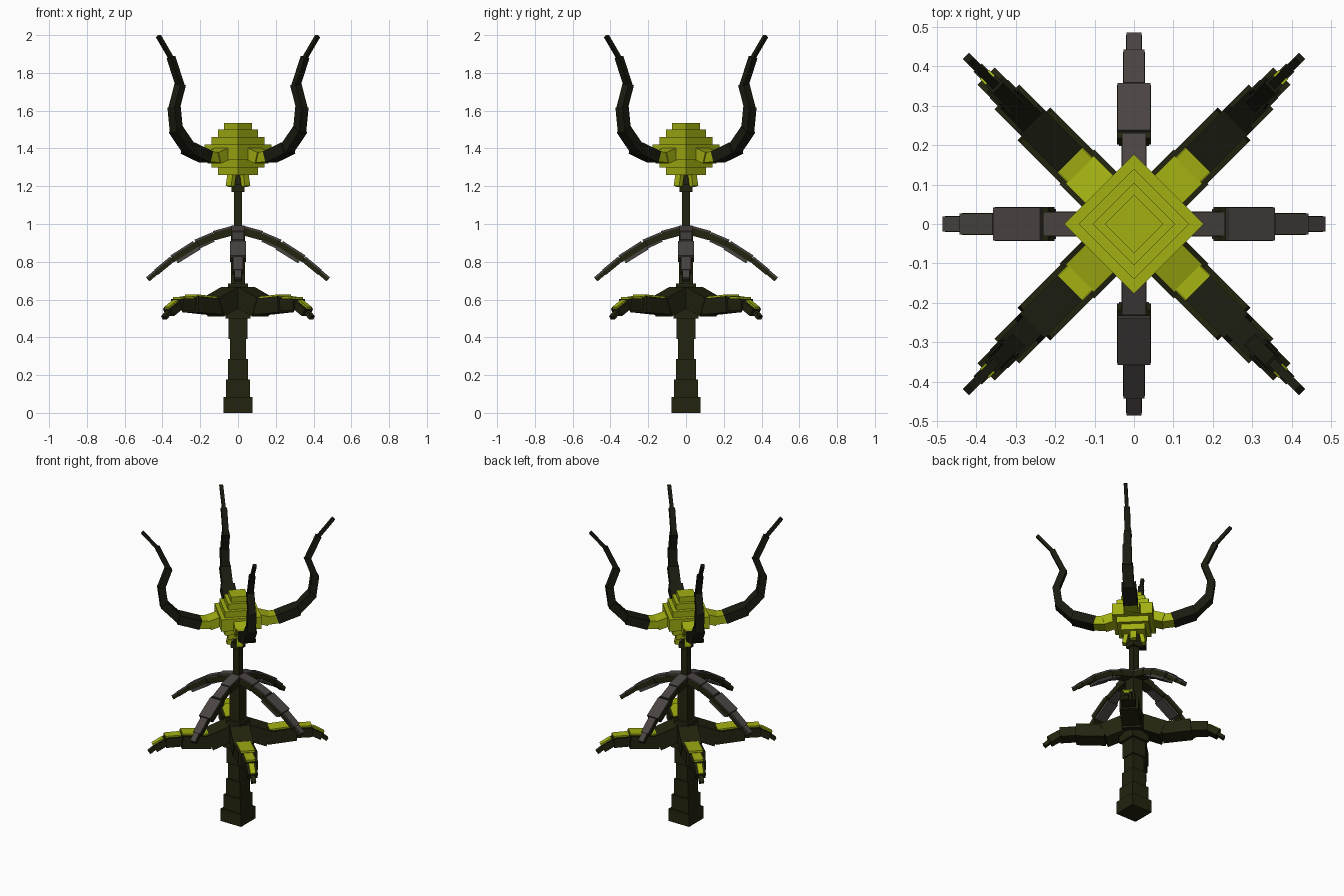
import bpy, bmesh, math
from mathutils import Matrix, Vector

if "Cube" in bpy.data.objects:
    bpy.data.objects.remove(bpy.data.objects["Cube"])


def material(name, rgb):
    m = bpy.data.materials.new(name)
    m.diffuse_color = (*rgb, 1)
    m.use_nodes = True
    m.node_tree.nodes["Principled BSDF"].inputs["Base Color"].default_value = m.diffuse_color
    return m


BARK = material("dark bark", (0.017, 0.017, 0.005))
VINE = material("black vine", (0.010, 0.011, 0.005))
LIME = material("lime green", (0.36, 0.43, 0.006))
GREY = material("warm grey", (0.068, 0.058, 0.054))


def finish(name, bm, mat):
    mesh = bpy.data.meshes.new(name)
    bm.to_mesh(mesh)
    bm.free()
    mesh.materials.append(mat)
    obj = bpy.data.objects.new(name, mesh)
    bpy.context.collection.objects.link(obj)
    return obj


def stack(name, layers, mat, turn=0.0):
    """Square blocks on the centre line: (bottom, top, half side)."""
    bm = bmesh.new()
    for z0, z1, h in layers:
        m = (Matrix.Rotation(turn, 4, 'Z') @ Matrix.Translation((0, 0, (z0 + z1) / 2))
             @ Matrix.Diagonal((2 * h, 2 * h, z1 - z0, 1)))
        bmesh.ops.create_cube(bm, size=1, matrix=m)
    return finish(name, bm, mat)


def limbs(name, segments, mat, first_angle):
    """Four radial limbs of boxes: (r0, z0, r1, z1, width, thickness, lift)."""
    for i in range(4):
        bm = bmesh.new()
        turn = Matrix.Rotation(math.radians(first_angle + 90 * i), 4, 'Z')
        for r0, z0, r1, z1, w, t, lift in segments:
            a, b = Vector((r0, 0, z0)), Vector((r1, 0, z1))
            d = (b - a).normalized()
            up = Vector((-d.z, 0, d.x))
            c = (a + b) / 2 + up * lift
            tilt = Matrix.Rotation(-math.atan2(d.z, d.x), 4, 'Y')
            m = (turn @ Matrix.Translation(c) @ tilt
                 @ Matrix.Diagonal(((b - a).length + 0.012, w, t, 1)))
            bmesh.ops.create_cube(bm, size=1, matrix=m)
        finish(f"{name}_{i + 1}", bm, mat)


def chain(points, sizes):
    return [(*p, *q, w, t, 0) for p, q, (w, t) in zip(points, points[1:], sizes)]


def plates(segments, inset, t):
    """Thin covers lying on the upper side of limb boxes."""
    out = []
    for r0, z0, r1, z1, w, th, _ in segments:
        k = 0.12
        out.append((r0 + (r1 - r0) * k, z0 + (z1 - z0) * k, r1, z1,
                    w - inset, t, th / 2 + t / 2 - 0.002))
    return out


# Trunk, collar and neck
stack("trunk", [(0, .083, .077), (.083, .178, .064), (.178, .285, .052),
                (.285, .39, .043), (.39, .50, .05), (.50, .64, .066),
                (.64, .685, .053), (.685, .95, .037)], BARK)
stack("neck", [(.95, 1.17, .022), (1.17, 1.21, .034), (1.21, 1.27, .025)], BARK)

# Stepped bulb, turned so its corners point along the axes
s = math.sqrt(0.5)
stack("bulb", [(1.26, 1.30, .105 * s), (1.30, 1.34, .14 * s), (1.34, 1.42, .177 * s),
               (1.42, 1.46, .14 * s), (1.46, 1.50, .105 * s),
               (1.50, 1.535, .074 * s)], LIME, math.pi / 4)

# Small prongs beneath the bulb
limbs("bulb_prong", [(.045, 1.27, .058, 1.205, .04, .026, 0)], LIME, 45)

# Green roots of the tentacles, then the dark curling tentacles
limbs("tentacle_root", chain([(.09, 1.38), (.18, 1.352), (.25, 1.358)],
                             [(.10, .062), (.085, .055)]), LIME, 45)
limbs("tentacle", chain([(.245, 1.357), (.37, 1.40), (.462, 1.497), (.478, 1.614),
                         (.434, 1.735), (.50, 1.878), (.592, 1.99)],
                        [(.088, .062), (.066, .052), (.054, .046), (.046, .04),
                         (.036, .032), (.022, .02)]), VINE, 45)

# Drooping grey-topped leaves along the axes
leaf = chain([(.01, .965), (.12, .935), (.215, .895), (.34, .815), (.425, .745), (.47, .707)],
             [(.07, .04), (.064, .032), (.086, .03), (.056, .024), (.04, .018)])
limbs("upper_leaf", leaf, BARK, 0)
limbs("upper_leaf_cover", plates(leaf, .003, .012), GREY, 0)
limbs("upper_leaf_underside", [(.14, .93, .215, .895, .05, .016, -.02),
                               (.22, .89, .33, .822, .075, .02, -.022)], GREY, 0)

# Broad lower leaves on the diagonals with green covers
low = chain([(.05, .615), (.18, .562), (.35, .575), (.45, .573), (.515, .535), (.55, .507)],
            [(.125, .105), (.118, .085), (.088, .062), (.062, .045), (.03, .022)])
limbs("lower_leaf", low, BARK, 45)
limbs("lower_leaf_cover", plates(low[1:4], .028, .012), LIME, 45)
